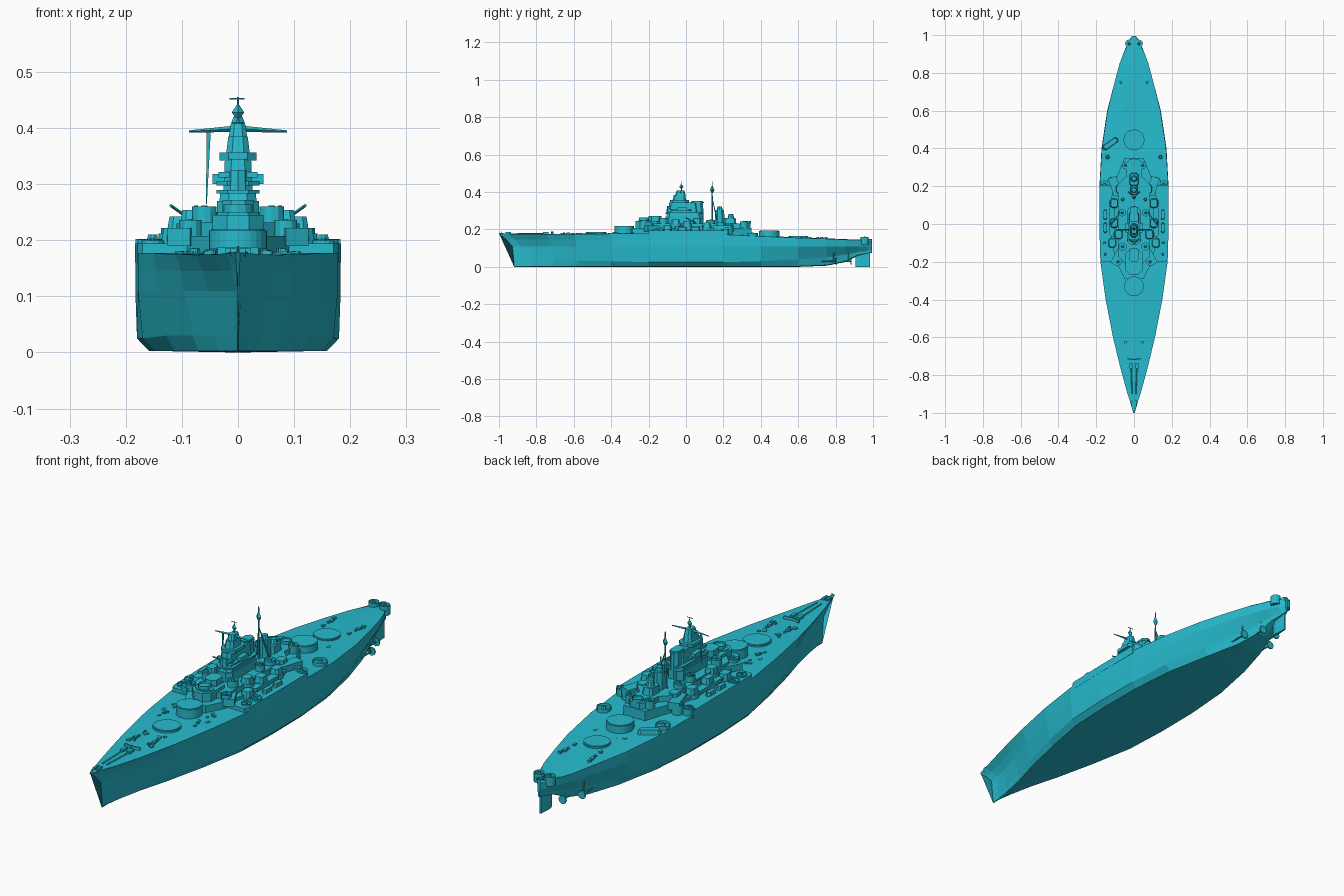
import bpy, bmesh, math, random
from mathutils import Vector

if "Cube" in bpy.data.objects:
    bpy.data.objects.remove(bpy.data.objects["Cube"])

mat = bpy.data.materials.new("cyan_paint")
mat.diffuse_color = (0.02, 0.5, 0.62, 1)
mat.use_nodes = True
mat.node_tree.nodes["Principled BSDF"].inputs["Base Color"].default_value = mat.diffuse_color


def finish(name, bm, mirror=False):
    bmesh.ops.recalc_face_normals(bm, faces=bm.faces)
    me = bpy.data.meshes.new(name)
    bm.to_mesh(me)
    bm.free()
    ob = bpy.data.objects.new(name, me)
    bpy.context.collection.objects.link(ob)
    me.materials.append(mat)
    if mirror:
        ob.modifiers.new("mirror", 'MIRROR')
    return ob


def prism(name, pts, z0, z1, taper=1.0, mirror=False, rim=0.0):
    """Extruded outline, optionally tapered, with an optional sunken top."""
    bm = bmesh.new()
    cx = sum(p[0] for p in pts) / len(pts)
    cy = sum(p[1] for p in pts) / len(pts)
    low = [bm.verts.new((x, y, z0)) for x, y in pts]
    top = [bm.verts.new((cx + (x - cx) * taper, cy + (y - cy) * taper, z1)) for x, y in pts]
    n = len(pts)
    for i in range(n):
        bm.faces.new((low[i], low[(i + 1) % n], top[(i + 1) % n], top[i]))
    bm.faces.new(low[::-1])
    lid = bm.faces.new(top)
    if rim:
        bmesh.ops.inset_region(bm, faces=[lid], thickness=rim)
        down = bmesh.ops.extrude_face_region(bm, geom=[lid])
        for v in down["geom"]:
            if isinstance(v, bmesh.types.BMVert):
                v.co.z -= min(0.012, (z1 - z0) * 0.6)
        bmesh.ops.delete(bm, geom=[lid], context='FACES_ONLY')
    return finish(name, bm, mirror)


def block(name, x, y, sx, sy, z0, z1, taper=1.0, rot=0, mirror=False, cut=0.0):
    """Box given by centre and size; cut chamfers the corners in plan."""
    a, b = sx / 2, sy / 2
    base = [(-a, -b), (a, -b), (a, b), (-a, b)]
    if cut:
        base = [(-a + cut, -b), (a - cut, -b), (a, -b + cut), (a, b - cut),
                (a - cut, b), (-a + cut, b), (-a, b - cut), (-a, -b + cut)]
    c, s = math.cos(math.radians(rot)), math.sin(math.radians(rot))
    return prism(name, [(x + c * u - s * v, y + s * u + c * v) for u, v in base], z0, z1, taper, mirror)


def drum(name, x, y, r, z0, z1, n=12, taper=1.0, mirror=False, rim=0.0):
    pts = [(x + r * math.cos(2 * math.pi * i / n), y + r * math.sin(2 * math.pi * i / n)) for i in range(n)]
    return prism(name, pts, z0, z1, taper, mirror, rim)


def beam(name, p, q, r0, r1=None, mirror=False, n=6):
    p, q = Vector(p), Vector(q)
    bm = bmesh.new()
    m = (q - p).to_track_quat('Z', 'Y').to_matrix().to_4x4()
    m.translation = (p + q) / 2
    bmesh.ops.create_cone(bm, cap_ends=True, segments=n, radius1=r0,
                          radius2=r0 if r1 is None else r1, depth=(q - p).length, matrix=m)
    return finish(name, bm, mirror)


# Hull stations: y, deck half width, deck z, half width at waterline, bilge half width, keel z, bilge z
stations = [
    (-1.0, .004, .178, .001, .001, .0, .03), (-.95, .018, .177, .006, .004, .0, .03),
    (-.88, .040, .175, .020, .014, .0, .03), (-.75, .075, .174, .053, .040, .0, .03),
    (-.6, .111, .175, .095, .080, .0, .03), (-.4, .150, .177, .142, .128, .0, .03),
    (-.2, .178, .177, .178, .170, .0, .025), (0, .183, .176, .183, .180, .0, .025),
    (.2, .182, .173, .183, .178, .0, .025), (.4, .170, .163, .172, .160, .0, .03),
    (.6, .140, .155, .142, .115, .0, .04), (.75, .103, .150, .103, .070, .006, .05),
    (.85, .076, .146, .072, .040, .025, .065), (.92, .050, .143, .045, .022, .06, .08),
    (.97, .028, .141, .022, .010, .07, .085), (.995, .010, .140, .006, .004, .075, .09)]
bm = bmesh.new()
rows = []
for y, wd, zd, wm, wb, zk, zb in stations:
    lean = .08 * max(0, (-y - .5) / .5)
    sec = [(0, zk, 1), (wb * .88, zk + .003, 1), (wb, zb, 1), (wm, .11, .9),
           (wm + (wd - wm) * .45, .145, .5), (wd, zd, 0), (0, zd + .002, 0)]
    right = [bm.verts.new((x, y + lean * k, z)) for x, z, k in sec]
    left = [bm.verts.new((-v.co.x, v.co.y, v.co.z)) for v in right[-2:0:-1]]
    rows.append(right + left)
for a, b in zip(rows, rows[1:]):
    for i in range(len(a)):
        j = (i + 1) % len(a)
        bm.faces.new((a[i], a[j], b[j], b[i]))
bm.faces.new(rows[0])
bm.faces.new(rows[-1])
finish("hull", bm)

# Raised midship side deck following the hull edge
edge = [(.17, -.2), (.179, -.18), (.1835, 0), (.1835, .21), (.17, .215)]
prism("midship_deck", edge + [(-x, y) for x, y in edge[::-1]], .16, .194)

# Rudder, shafts and propellers
prism("rudder", [(0, .905), (.006, .93), (.003, .985), (-.003, .985), (-.006, .93)], 0, .085)
for x, y in ((.035, .88), (.07, .80)):
    beam("propeller_shaft", (x, y - .16, .03), (x, y, .03), .004, mirror=True)
    beam("shaft_strut", (x, y - .01, .03), (x, y - .01, .085), .003, mirror=True, n=4)
    beam("propeller", (x, y, .03), (x, y + .006, .03), .018, mirror=True, n=8)

# Main gun barbettes
for name, y, r, z in (("fore_low_barbette", -.48, .056, .184), ("fore_high_barbette", -.33, .052, .217),
                      ("aft_high_barbette", .445, .055, .192), ("aft_low_barbette", .6, .054, .162)):
    drum(name, 0, y, r, .14, z, 28)
    drum(name + "_ring", 0, y, r * .92, z, z + .002, 28)

# Lower superstructure
prism("main_deckhouse", [(-.05, -.29), (.05, -.29), (.085, -.22), (.122, -.1), (.122, .13), (.095, .24),
                         (.05, .35), (-.05, .35), (-.095, .24), (-.122, .13), (-.122, -.1), (-.085, -.22)], .16, .208)
block("second_deckhouse", 0, .02, .17, .46, .2, .232, cut=.04)
block("fore_deckhouse", 0, -.2, .09, .14, .2, .245, cut=.025)
block("fore_gun_platform", 0, -.225, .075, .06, .245, .25, cut=.02)
block("conning_tower", 0, -.165, .055, .07, .245, .272, cut=.015)
block("aft_deckhouse", 0, .28, .085, .13, .2, .232, cut=.02)
block("aft_control_house", 0, .235, .05, .07, .23, .262, .85, cut=.01)
for x, y, rot in ((.082, -.17, -28), (.1, .2, 18)):
    block("angled_side_house", x, y, .045, .1, .19, .222, rot=-rot, mirror=True)
block("side_gallery", .115, .015, .03, .16, .2, .216, mirror=True, cut=.008)
block("screen_wall", .15, .205, .066, .008, .17, .202, mirror=True)

# Secondary gun houses on round bases
for x, y, z in ((.105, .11, .208), (.105, .005, .214), (.115, -.1, .194), (.082, -.055, .226), (.075, .185, .208)):
    drum("secondary_gun_base", x, y, .028, z - .03, z + .004, 12, mirror=True)
    block("secondary_gun_house", x, y, .042, .05, z + .004, z + .028, .82, mirror=True, cut=.009)

# Anti-aircraft tubs: x, y, radius, bottom, top
tubs = [(.14, .355, .029, .15, .182), (.157, .21, .021, .17, .201), (.155, -.1, .024, .18, .201),
        (.118, .225, .024, .165, .212), (.152, -.16, .02, .17, .2), (.06, -.12, .022, .225, .26),
        (.062, .06, .02, .225, .258), (.026, .955, .021, .12, .16), (.045, .31, .02, .2, .242),
        (.06, .13, .024, .225, .25), (.085, -.2, .02, .19, .236)]
for x, y, r, z0, z1 in tubs:
    drum("gun_tub", x, y, r, z0, z1, 12, mirror=True, rim=.003)
    drum("gun_mount", x, y, r * .4, z1 - .013, z1 + .002, 6, .6, mirror=True)
drum("fore_gun_tub", 0, -.225, .026, .25, .264, 12, rim=.003)
drum("aft_gun_tub", 0, .325, .022, .232, .245, 12, rim=.003)
drum("stern_tub", 0, .982, .014, .13, .15, 10, rim=.003)

# Tower with stacked platforms: y, width, length, z0, z1, taper
for y, sx, sy, z0, z1, t in ((-.01, .075, .2, .23, .27, 1), (-.01, .066, .19, .27, .29, .95),
                             (-.01, .076, .2, .283, .29, 1), (-.015, .052, .165, .29, .345, .9),
                             (-.03, .076, .13, .298, .306, 1), (-.035, .046, .08, .34, .385, .75),
                             (-.035, .066, .1, .342, .356, 1), (-.03, .036, .06, .375, .408, .7)):
    block("tower_stage", y and 0, y, sx, sy, z0, z1, t, cut=sx * .25)
drum("fire_director", 0, -.085, .019, .29, .325, 8, .9)
block("rangefinder", 0, -.085, .07, .012, .312, .322)
block("tower_wing", .034, -.02, .022, .05, .3, .318, mirror=True)
block("fore_funnel", 0, .06, .042, .068, .24, .352, .92, cut=.014)
block("funnel_cap", 0, .06, .044, .07, .34, .347, cut=.014)

# Yard, pole masts and signal pennant
beam("yard_arm", (0, -.03, .399), (.087, -.03, .394), .006, .002, mirror=True, n=4)
beam("fore_mast", (0, -.025, .4), (0, -.025, .455), .003, .0015)
drum("mast_lantern", 0, -.025, .004, .418, .428, 4, 2.8)
drum("mast_lantern_top", 0, -.025, .011, .428, .443, 4, .1)
beam("radar_bar", (-.015, -.025, .452), (.012, -.025, .452), .0015)
beam("signal_pennant", (-.051, -.028, .395), (-.056, -.028, .265), .005, .001, n=3)
beam("main_mast", (0, .14, .23), (0, .14, .455), .005, .002)
drum("main_mast_top", 0, .14, .004, .395, .41, 4, 3)
drum("main_mast_peak", 0, .14, .012, .41, .436, 4, .1)
beam("mast_leg", (.03, .17, .23), (0, .14, .37), .003, .002, mirror=True)

# Aft funnel
block("aft_funnel", 0, .18, .045, .055, .225, .305, .85, cut=.015)
drum("aft_director", 0, .18, .017, .3, .322, 8, .7)
drum("control_dome", 0, .24, .017, .262, .282, 8, .7)

# Boats, crane and deck fittings
block("boat", -.125, .425, .03, .1, .155, .182, .8, rot=-55, cut=.01)
for y in (-.02, .05):
    block("side_boat", .152, y, .02, .055, .194, .21, .85, mirror=True, cut=.007)
beam("boat_crane", (.075, .06, .23), (.12, .0, .262), .003, mirror=True)
beam("crane_post", (.075, .06, .22), (.075, .06, .262), .004, mirror=True)
block("breakwater", .018, -.715, .036, .006, .17, .188, rot=8, mirror=True)
block("windlass", .016, -.75, .014, .03, .17, .186, mirror=True)
beam("anchor_chain", (.015, -.76, .178), (.01, -.9, .179), .003, mirror=True, n=4)
block("bow_fitting", .008, -.95, .01, .03, .17, .186, mirror=True)
beam("jackstaff", (0, -.985, .175), (0, -.985, .19), .002)
random.seed(4)
for i in range(22):
    y = random.choice((random.uniform(-.68, -.56), random.uniform(-.42, -.26), random.uniform(.5, .75)))
    x = random.uniform(.03, .07) if abs(y) > .5 else random.uniform(.075, .11)
    z = .176 if y < 0 else .154
    s = random.uniform(.008, .016)
    block("deck_hatch", x, y, s, s * 1.3, z - .01, z + random.uniform(.004, .01), rot=random.uniform(-30, 30), mirror=True)
